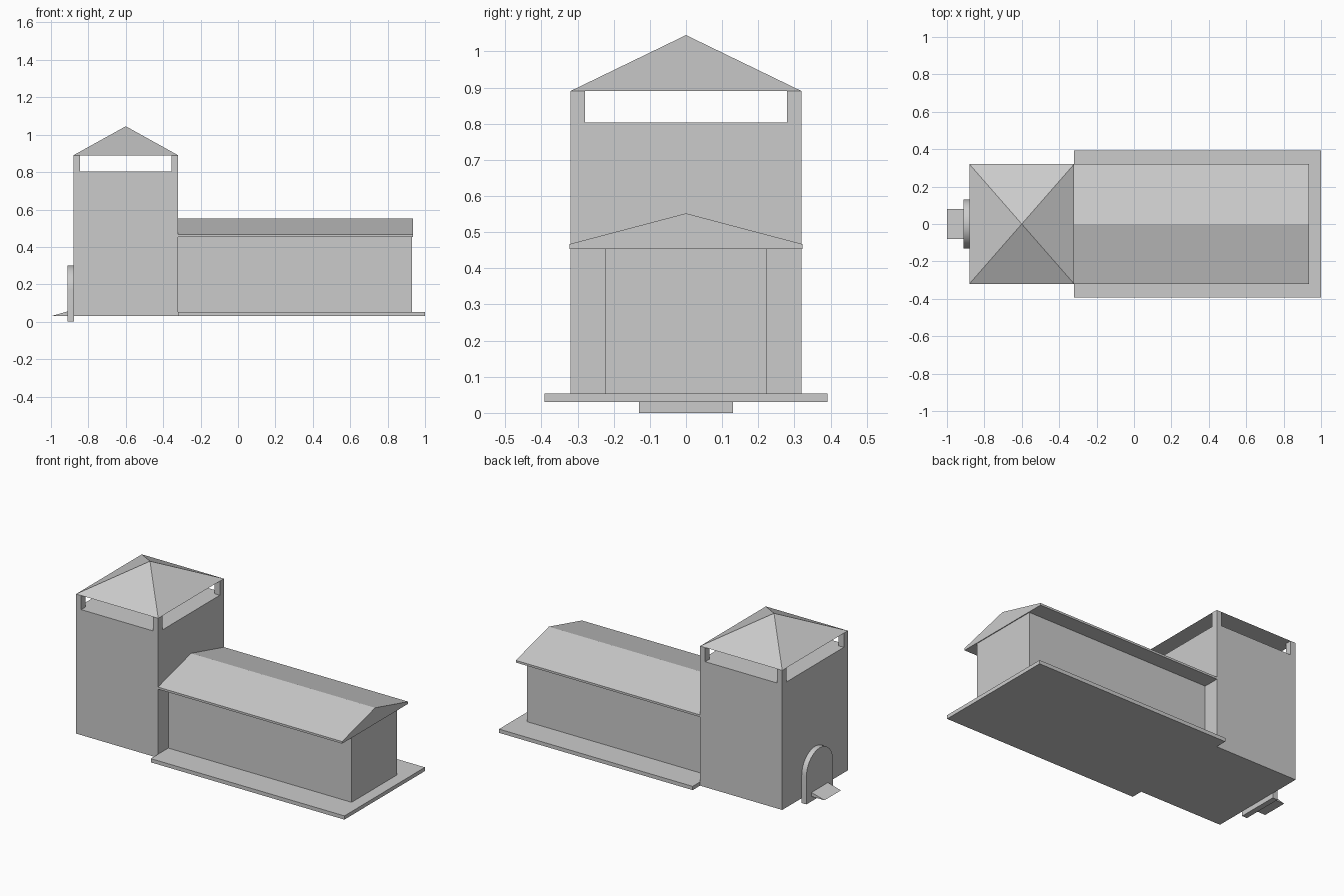
import bpy, bmesh, math

if "Cube" in bpy.data.objects:
    bpy.data.objects.remove(bpy.data.objects["Cube"])


def prism(name, pts, axis, a, b):
    """Extrude a 2D profile from a to b along axis 'x' (pts = y,z) or 'y' (pts = x,z)."""
    place = (lambda p, t: (t, p[0], p[1])) if axis == 'x' else (lambda p, t: (p[0], t, p[1]))
    bm = bmesh.new()
    lo = [bm.verts.new(place(p, a)) for p in pts]
    hi = [bm.verts.new(place(p, b)) for p in pts]
    n = len(pts)
    bm.faces.new(lo)
    bm.faces.new(hi[::-1])
    for i in range(n):
        j = (i + 1) % n
        bm.faces.new((lo[i], hi[i], hi[j], lo[j]))
    return finish(name, bm)


def finish(name, bm):
    bmesh.ops.recalc_face_normals(bm, faces=bm.faces)
    me = bpy.data.meshes.new(name)
    bm.to_mesh(me)
    bm.free()
    ob = bpy.data.objects.new(name, me)
    bpy.context.scene.collection.objects.link(ob)
    return ob


def box(name, x0, x1, y0, y1, z0, z1):
    return prism(name, [(y0, z0), (y1, z0), (y1, z1), (y0, z1)], 'x', x0, x1)


# Tower body and the four corner posts of the belfry
TX0, TX1, TY = -0.88, -0.32, 0.32
box("tower", TX0, TX1, -TY, TY, 0.03, 0.803)
for i, x in enumerate((TX0, TX1 - 0.035)):
    for j, y in enumerate((-TY, TY - 0.04)):
        box(f"belfry_post_{i}{j}", x, x + 0.035, y, y + 0.04, 0.803, 0.89)

# Pyramid roof of the tower
bm = bmesh.new()
base = [bm.verts.new((x, y, 0.89)) for x, y in ((TX0, -TY), (TX1, -TY), (TX1, TY), (TX0, TY))]
apex = bm.verts.new((-0.6, 0, 1.045))
bm.faces.new(base)
for i in range(4):
    bm.faces.new((base[i], base[(i + 1) % 4], apex))
finish("tower_roof", bm)

# Hall: platform, walls and gable roof with thin eaves
box("hall_platform", -0.32, 1.0, -0.392, 0.392, 0.03, 0.053)
box("hall_walls", -0.32, 0.93, -0.222, 0.222, 0.053, 0.454)
prism("hall_roof", [(-0.322, 0.454), (0.322, 0.454), (0.322, 0.467), (0, 0.552), (-0.322, 0.467)],
      'x', -0.32, 0.935)

# Arched door panel
R = 0.13
arch = [(R * math.cos(math.pi * k / 24), 0.17 + R * math.sin(math.pi * k / 24)) for k in range(25)]
door = prism("door", [(-R, 0.0), (R, 0.0)] + arch, 'x', -0.912, -0.878)
bpy.context.view_layer.objects.active = door
door.select_set(True)
bpy.ops.object.shade_smooth_by_angle(angle=math.radians(30))

# Entry ramp
prism("ramp", [(-1.0, 0.03), (-0.912, 0.03), (-0.912, 0.055)], 'y', -0.08, 0.08)
